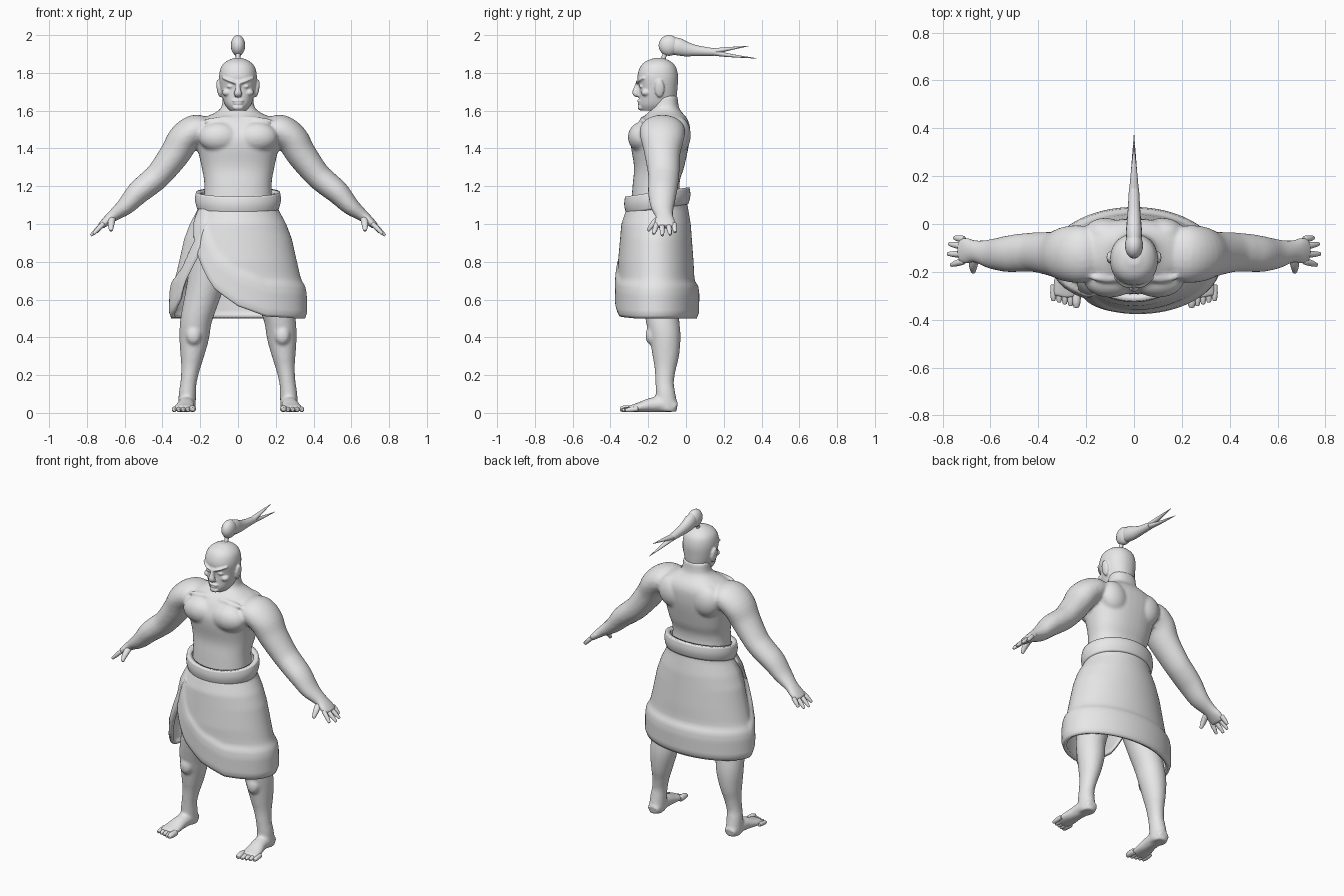
import bpy, bmesh, math
from mathutils import Vector, Matrix

cube = bpy.data.objects.get("Cube")
if cube:
    bpy.data.objects.remove(cube, do_unlink=True)

clay = bpy.data.materials.new("plain grey")
clay.use_nodes = True
GREY = (0.8, 0.8, 0.8, 1)
clay.diffuse_color = GREY
clay.node_tree.nodes["Principled BSDF"].inputs["Base Color"].default_value = GREY
X, Y, Z = Vector((1, 0, 0)), Vector((0, 1, 0)), Vector((0, 0, 1))


def lerp(table, t):
    """Piecewise linear lookup in (key, value) pairs."""
    if t <= table[0][0]:
        return table[0][1]
    for (a, va), (b, vb) in zip(table, table[1:]):
        if t <= b:
            return va + (vb - va) * (t - a) / (b - a)
    return table[-1][1]


def spline(rows, steps=4):
    """Catmull-Rom through rows of numbers."""
    out, last = [], len(rows) - 1
    for i in range(last):
        quad = [rows[max(0, min(last, i + k))] for k in (-1, 0, 1, 2)]
        for s in range(steps):
            t = s / steps
            out.append([0.5 * (2 * b + (c - a) * t + (2*a - 5*b + 4*c - d) * t**2
                               + (3*b - a - 3*c + d) * t**3) for a, b, c, d in zip(*quad)])
    return out + [list(rows[-1])]


def tube(bm, rows, ref=Y, side=1, n=24, power=2.0, flat=False):
    """Loft of ovals: each row is x, y, z, radius along ref, radius across."""
    rows = spline(rows)
    pts = [Vector((r[0] * side, r[1], r[2])) for r in rows]
    rings = []
    for i, p in enumerate(pts):
        t = Z if flat else (pts[min(i + 1, len(pts) - 1)] - pts[max(i - 1, 0)]).normalized()
        a = (ref - t * ref.dot(t)).normalized()
        b = t.cross(a)
        ring = []
        for k in range(n):
            c, s = math.cos(math.tau * k / n), math.sin(math.tau * k / n)
            c = math.copysign(abs(c) ** (2 / power), c)
            s = math.copysign(abs(s) ** (2 / power), s)
            ring.append(bm.verts.new(p + a * c * rows[i][3] + b * s * rows[i][4]))
        rings.append(ring)
    for lo, hi in zip(rings, rings[1:]):
        for k in range(n):
            bm.faces.new((lo[k], lo[(k + 1) % n], hi[(k + 1) % n], hi[k]))
    bm.faces.new(rings[0][::-1])
    bm.faces.new(rings[-1])


def column(bm, rows, power=2.0):
    """Upright loft: each row is z, half width, front y, back y."""
    tube(bm, [(0, (f + b) / 2, z, (b - f) / 2, w) for z, w, f, b in rows],
         power=power, flat=True, n=40)


def blob(bm, centre, size, side=1, turn=0):
    m = (Matrix.Translation((centre[0] * side, *centre[1:]))
         @ Matrix.Rotation(turn * side, 4, 'Y') @ Matrix.Diagonal((*size, 1)))
    bmesh.ops.create_uvsphere(bm, u_segments=20, v_segments=12, radius=1, matrix=m)


def finish(name, bm, voxel=0, smooth=0, subsurf=0, shell=0):
    if not shell:
        bmesh.ops.recalc_face_normals(bm, faces=bm.faces)
    me = bpy.data.meshes.new(name)
    bm.to_mesh(me)
    bm.free()
    me.materials.append(clay)
    ob = bpy.data.objects.new(name, me)
    bpy.context.collection.objects.link(ob)
    bpy.ops.object.select_all(action='DESELECT')
    ob.select_set(True)
    bpy.context.view_layer.objects.active = ob
    bpy.ops.object.shade_smooth_by_angle(angle=math.radians(50))
    if voxel:
        m = ob.modifiers.new("blend", 'REMESH')
        m.mode, m.voxel_size, m.use_smooth_shade = 'VOXEL', voxel, True
    if smooth:
        m = ob.modifiers.new("soften", 'SMOOTH')
        m.factor, m.iterations = 0.5, smooth
    if shell:
        m = ob.modifiers.new("thickness", 'SOLIDIFY')
        m.thickness, m.offset = shell, -1
    if subsurf:
        m = ob.modifiers.new("round", 'SUBSURF')
        m.levels = m.render_levels = subsurf


# Body: torso, arms and legs blended into one skin
body = bmesh.new()
column(body, [(1.0, .19, -.30, -.01), (1.2, .178, -.283, -.035), (1.3, .193, -.275, -.01),
              (1.4, .215, -.29, .012), (1.46, .235, -.29, .02), (1.52, .235, -.265, .02),
              (1.56, .185, -.235, .005), (1.59, .12, -.2, -.02), (1.62, .088, -.178, -.038),
              (1.68, .08, -.17, -.045)], power=2.3)
for s in (1, -1):
    blob(body, (.1, -.235, 1.46), (.11, .073, .08), s)            # chest
    blob(body, (.12, -.04, 1.47), (.09, .066, .1), s, .3)         # shoulder blade
    blob(body, (.1, -.225, 1.553), (.09, .02, .014), s, .1)       # collar bone
    tube(body, [(.15, -.12, 1.5, .1, .06), (.22, -.125, 1.497, .12, .083),
                (.285, -.125, 1.452, .115, .085), (.335, -.125, 1.37, .095, .08),
                (.415, -.118, 1.265, .083, .07), (.47, -.12, 1.215, .08, .067),
                (.53, -.125, 1.165, .076, .062), (.595, -.125, 1.095, .063, .048),
                (.66, -.115, 1.045, .047, .032), (.7, -.112, 1.012, .056, .024),
                (.73, -.112, .985, .056, .017)], side=s)
    tube(body, [(.1, -.15, 1.02, .12, .11), (.13, -.15, .85, .12, .115),
                (.18, -.14, .65, .1, .096), (.22, -.125, .5, .089, .084),
                (.232, -.11, .4, .082, .079), (.243, -.107, .3, .07, .062),
                (.252, -.11, .23, .056, .049), (.262, -.113, .16, .049, .043),
                (.268, -.108, .1, .052, .046), (.27, -.1, .03, .055, .046),
                (.27, -.1, .008, .05, .042)], side=s)
    blob(body, (.235, -.185, .41), (.04, .03, .05), s)            # knee
    tube(body, [(.27, -.05, .03, .036, .026), (.27, -.1, .045, .045, .042),
                (.275, -.18, .042, .045, .039), (.283, -.25, .029, .055, .026),
                (.287, -.305, .02, .056, .017)], ref=X, side=s)
finish("body", body, voxel=.009, smooth=6)

# Fingers, thumbs and toes
FINGERS = [(-.064, .752, -.057, .955), (-.094, .775, -.083, .942),
           (-.127, .78, -.125, .938), (-.155, .766, -.172, .946)]
for s, label in ((1, "left"), (-1, "right")):
    bm = bmesh.new()
    for y0, x1, y1, z1 in FINGERS:
        tube(bm, [(.71, y0, 1.003, .015, .014), ((x1 + .715) / 2, (y0 + y1) / 2, (z1 + 1) / 2, .014, .013),
                  (x1, y1, z1, .008, .008)], side=s, n=10)
    tube(bm, [(.665, -.135, 1.035, .02, .018), (.672, -.175, 1.0, .019, .016),
              (.672, -.203, .962, .009, .009)], ref=X, side=s, n=10)
    finish(label + "_fingers", bm, subsurf=1)
    bm = bmesh.new()
    for i in range(5):
        x, r, tip = .24 + i * .024, (.019 if i == 0 else .014), -.35 + i * .007
        tube(bm, [(x, tip + .07, .022, r, r), (x + .001, tip + .025, r + .003, r, r),
                  (x + .001, tip, r, r * .6, r * .6)], ref=X, side=s, n=10)
    finish(label + "_toes", bm, subsurf=1)

# Head with its facial features
head = bmesh.new()
column(head, [(1.6, .045, -.235, -.09), (1.63, .068, -.248, -.06), (1.67, .083, -.247, -.05),
              (1.72, .094, -.247, -.045), (1.78, .1, -.257, -.042), (1.83, .09, -.243, -.053),
              (1.86, .063, -.215, -.08), (1.878, .025, -.17, -.12)], power=2.15)
tube(head, [(0, -.25, 1.755, .012, .012), (0, -.258, 1.72, .013, .018),
            (0, -.266, 1.692, .021, .018), (0, -.25, 1.68, .018, .01)], ref=X, n=16)
blob(head, (0, -.246, 1.652), (.032, .013, .007))                 # upper lip
blob(head, (0, -.244, 1.638), (.026, .013, .007))                 # lower lip
blob(head, (0, -.24, 1.617), (.03, .016, .016))                   # chin
for s in (1, -1):
    tube(head, [(.01, -.252, 1.746, .008, .014), (.04, -.25, 1.758, .008, .014),
                (.078, -.218, 1.775, .007, .012)], ref=Z, side=s, n=12)
    blob(head, (.04, -.236, 1.728), (.02, .012, .008), s)         # eyelid
    blob(head, (.058, -.212, 1.696), (.026, .026, .02), s)        # cheek
    blob(head, (.1, -.14, 1.718), (.013, .026, .048), s, .15)     # ear
finish("head", head, voxel=.005, smooth=3)

# Topknot: bound stem, bun and forked tail
hair = bmesh.new()
tube(hair, [(0, -.125, 1.86, .014, .014), (0, -.115, 1.89, .012, .012),
            (0, -.1, 1.93, .016, .016)], n=12)
blob(hair, (0, -.09, 1.945), (.038, .055, .055))
tube(hair, [(0, -.08, 1.945, .03, .045), (0, -.04, 1.938, .034, .046), (0, 0, 1.926, .031, .039),
            (0, .06, 1.917, .026, .028), (0, .15, 1.91, .021, .02)], ref=X, n=16)
for y, z in ((.33, 1.942), (.373, 1.877)):
    tube(hair, [(0, .13, 1.911, .021, .018), (0, .22, (1.911 + z) / 2, .013, .01),
                (0, y, z, .001, .001)], ref=X, n=12)
finish("topknot", hair)


def sheet(name, point, nu, nv, closed, shell):
    """Grid of cloth wound round the body, with thickness."""
    bm = bmesh.new()
    grid = [[bm.verts.new(point(i / nu, j / nv)) for j in range(nv + 1)]
            for i in range(nu if closed else nu + 1)]
    for i in range(nu):
        a, b = grid[i], grid[(i + 1) % len(grid)]
        for j in range(nv):
            bm.faces.new((a[j], a[j + 1], b[j + 1], b[j]))
    finish(name, bm, shell=shell)


def oval(phi, rx, front, back, z):
    """Point at an angle measured from the front towards the left."""
    return (rx * math.sin(phi), (front + back) / 2 - (back - front) / 2 * math.cos(phi), z)


# Waist belt, higher at the back
def belt_point(u, v):
    phi = u * math.tau
    swell = .008 * math.sin(math.pi * v) - .006 * v
    lift = .025 * (1 - math.cos(phi))
    return oval(phi, .222 + swell, -.322 - swell, .018 + swell, 1.145 - .09 * v + lift)


sheet("belt", belt_point, 64, 8, True, .03)

# Wrapped skirt: overlaps at the front right, with a thick hem band
HEM = [(-75, 1.05), (-58, .95), (-37, .78), (-21, .655), (0, .565), (25, .51), (60, .5),
       (265, .5), (280, .54), (293, .6), (305, .72), (318, .85)]
WIDTH = [(.5, .343), (.7, .335), (.8, .312), (.92, .285), (1.0, .255), (1.08, .212)]
FRONT = [(.5, -.362), (.8, -.36), (1.0, -.342), (1.08, -.315)]
BACK = [(.5, .045), (.7, .045), (.8, .04), (1.0, .025), (1.1, .008)]


def skirt_point(u, v):
    deg = -75 + 393 * u
    phi = math.radians(deg)
    hem = lerp(HEM, deg)
    top = 1.075 + .02 * (1 - math.cos(phi))
    z = top + (hem - top) * v
    band = lerp([(0, .012), (.03, .024), (.13, .026), (.17, .02), (.2, .002), (.23, 0)], z - hem)
    band *= lerp([(-75, .2), (0, .6), (60, 1)], deg)
    tuck = lerp([(270, 1), (290, .95)], deg)
    x, y, z = oval(phi, lerp(WIDTH, z) + band, lerp(FRONT, z) - band, lerp(BACK, z) + band, z)
    return (x * tuck, -.15 + (y + .15) * tuck, z)


sheet("wrap_skirt", skirt_point, 110, 40, False, .022)
